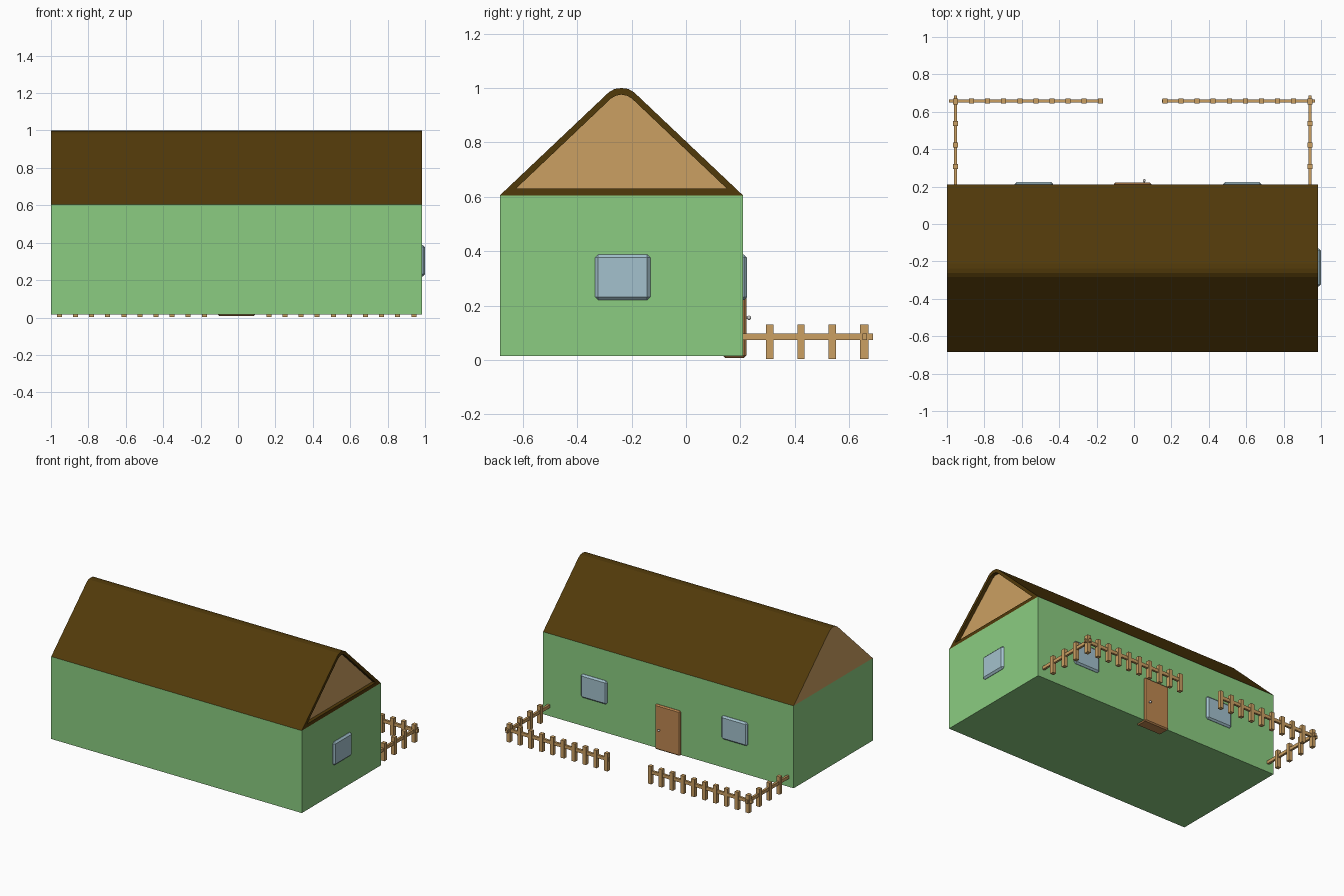
import bpy, bmesh
from math import radians

if "Cube" in bpy.data.objects:
    bpy.data.objects.remove(bpy.data.objects["Cube"])


def material(name, r, g, b):
    m = bpy.data.materials.new(name)
    m.diffuse_color = (*[(c / 255) ** 2.2 for c in (r, g, b)], 1)
    m.use_nodes = True
    m.node_tree.nodes["Principled BSDF"].inputs["Base Color"].default_value = m.diffuse_color
    return m


GREEN = material("wall_green", 138, 203, 128)
BROWN = material("roof_brown", 82, 60, 18)
TAN = material("wood_tan", 202, 158, 98)
DOOR = material("door_wood", 190, 135, 82)
GLASS = material("window_blue", 162, 192, 204)


def finish(name, bm, *mats):
    bmesh.ops.recalc_face_normals(bm, faces=bm.faces)
    me = bpy.data.meshes.new(name)
    bm.to_mesh(me)
    bm.free()
    for m in mats:
        me.materials.append(m)
    ob = bpy.data.objects.new(name, me)
    bpy.context.collection.objects.link(ob)
    return ob


def add_box(bm, lo, hi):
    verts = bmesh.ops.create_cube(bm, size=1)["verts"]
    for v in verts:
        v.co = [(a + b) / 2 + c * (b - a) for a, b, c in zip(lo, hi, v.co)]


def box(name, lo, hi, mat, bevel=0):
    bm = bmesh.new()
    add_box(bm, lo, hi)
    if bevel:
        bmesh.ops.bevel(bm, geom=bm.edges[:], offset=bevel, segments=1,
                        profile=0.5, affect='EDGES')
    return finish(name, bm, mat)


X0, X1, Y0, Y1 = -1.0, 0.985, -0.685, 0.21
YC = (Y0 + Y1) / 2

# walls
box("walls", (X0, Y0, 0.015), (X1, Y1, 0.605), GREEN)

# roof: rounded gable profile, recessed panel at the right end, flush at the left
half = [(0.4475, 0.605), (0.046, 0.985), (0.025, 0.997)]
inner_half = [(0.388, 0.63), (0.038, 0.962), (0.02, 0.972)]


def gable(bm, x, pts, top):
    ring = pts + [(0, top)] + [(-y, z) for y, z in reversed(pts)]
    return [bm.verts.new((x, YC + y, z)) for y, z in ring]


bm = bmesh.new()
rings = [gable(bm, X0, half, 1.0), gable(bm, X1, half, 1.0),
         gable(bm, X1, inner_half, 0.976), gable(bm, X1 - 0.025, inner_half, 0.976)]
n = len(rings[0])
for a, b in zip(rings, rings[1:]):
    for i in range(n):
        j = (i + 1) % n
        bm.faces.new((a[i], a[j], b[j], b[i]))
for end in (rings[0], rings[-1]):
    bm.faces.new(end).material_index = 1
roof = finish("roof", bm, BROWN, TAN)

# windows
for name, x in (("window_left", -0.535), ("window_right", 0.578)):
    box(name, (x - 0.103, 0.19, 0.22), (x + 0.103, 0.224, 0.388), GLASS, 0.011)
box("window_side", (0.965, -0.335, 0.22), (1.0, -0.131, 0.388), GLASS, 0.012)

# door and knob
box("door", (-0.107, 0.135, 0.008), (0.093, 0.222, 0.33), DOOR, 0.008)
bm = bmesh.new()
bmesh.ops.create_uvsphere(bm, u_segments=12, v_segments=8, radius=0.008)
bmesh.ops.translate(bm, verts=bm.verts, vec=(0.055, 0.232, 0.155))
knob = finish("door_knob", bm)
for p in knob.data.polygons:
    p.use_smooth = True
box("knob_stem", (0.051, 0.215, 0.151), (0.059, 0.232, 0.159), None)

# fence: square pickets joined by one rail
P, R = 0.0135, 0.008


def fence(name, posts, lo, hi):
    bm = bmesh.new()
    for x, y in posts:
        add_box(bm, (x - P, y - P, 0.003), (x + P, y + P, 0.13))
    add_box(bm, lo, hi)
    finish(name, bm, TAN)


YF = 0.657
for side, start, rail in (("left", -0.955, (-0.988, -0.168)),
                          ("right", 0.165, (0.15, 0.968))):
    fence("fence_front_" + side, [(start + 0.0861 * i, YF) for i in range(10)],
          (rail[0], YF - R, 0.074), (rail[1], YF + R, 0.097))
for side, x in (("left", -0.955), ("right", 0.94)):
    fence("fence_side_" + side, [(x, 0.308 + 0.115 * i) for i in range(4)],
          (x - R, 0.2, 0.074), (x + R, 0.687, 0.097))
